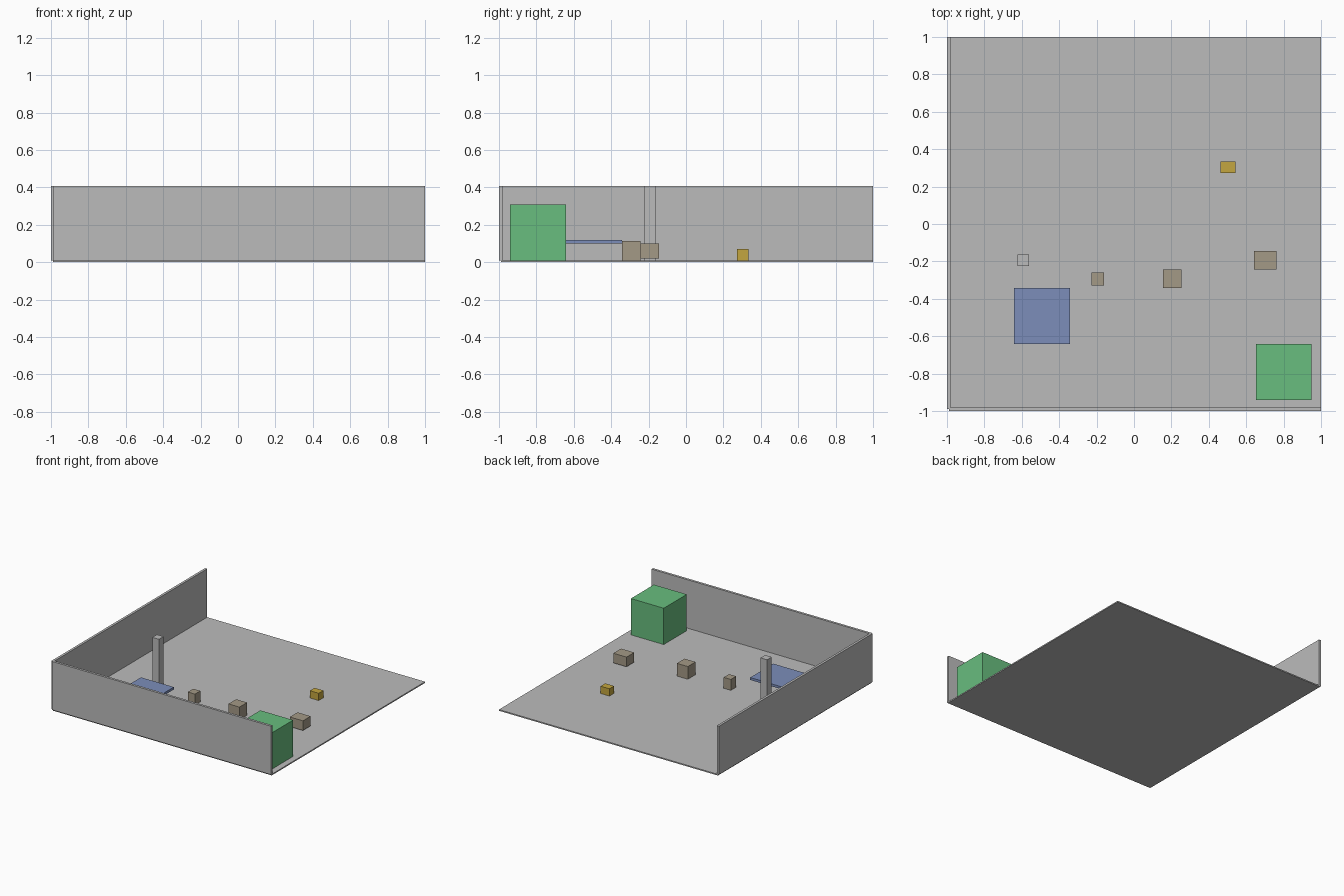
import bpy
from mathutils import Vector

if "Cube" in bpy.data.objects:
    bpy.data.objects.remove(bpy.data.objects["Cube"], do_unlink=True)

# The room is laid out in plan units and scaled to the final size
UNIT = 2 / 20.1
ORIGIN = Vector((0.05, 0.05, 0.1))


def material(name, rgb):
    mat = bpy.data.materials.new(name)
    mat.use_nodes = True
    colour = (*rgb, 1)
    mat.diffuse_color = colour
    for node in mat.node_tree.nodes:
        if node.type == "BSDF_PRINCIPLED":
            node.inputs["Base Color"].default_value = colour
    return mat


grey = material("grey", (0.5, 0.5, 0.5))
green = material("green", (0.14, 0.51, 0.21))
blue = material("blue", (0.2, 0.27, 0.49))
brown = material("brown", (0.37, 0.32, 0.24))
yellow = material("yellow", (0.55, 0.38, 0.05))


def box(name, centre, size, mat):
    bpy.ops.mesh.primitive_cube_add(size=1, location=(Vector(centre) + ORIGIN) * UNIT)
    obj = bpy.context.object
    obj.name = name
    obj.scale = Vector(size) * UNIT
    bpy.ops.object.transform_apply(location=False, rotation=False, scale=True)
    obj.data.materials.append(mat)


# Floor and the two walls straddling its edges
box("floor", (0, 0, -0.05), (20, 20, 0.1), grey)
box("front_wall", (0, -10, 2), (20, 0.2, 4), grey)
box("side_wall", (-10, 0, 2), (0.2, 20, 4), grey)

# Pillar, raised platform and large block
box("pillar", (-6, -2, 2), (0.6, 0.6, 4), grey)
box("platform", (-5, -5, 1), (3, 3, 0.2), blue)
box("large_block", (8, -8, 1.5), (3, 3, 3), green)

# Crates of different sizes
box("small_crate", (-2, -3, 0.5), (0.65, 0.7, 0.9), brown)
box("tall_crate", (2, -3, 0.5), (1, 1, 1.1), brown)
box("wide_crate", (7, -2, 0.5), (1.2, 1, 0.8), brown)

# Small yellow box
box("yellow_box", (5, 3, 0.3), (0.8, 0.6, 0.6), yellow)
